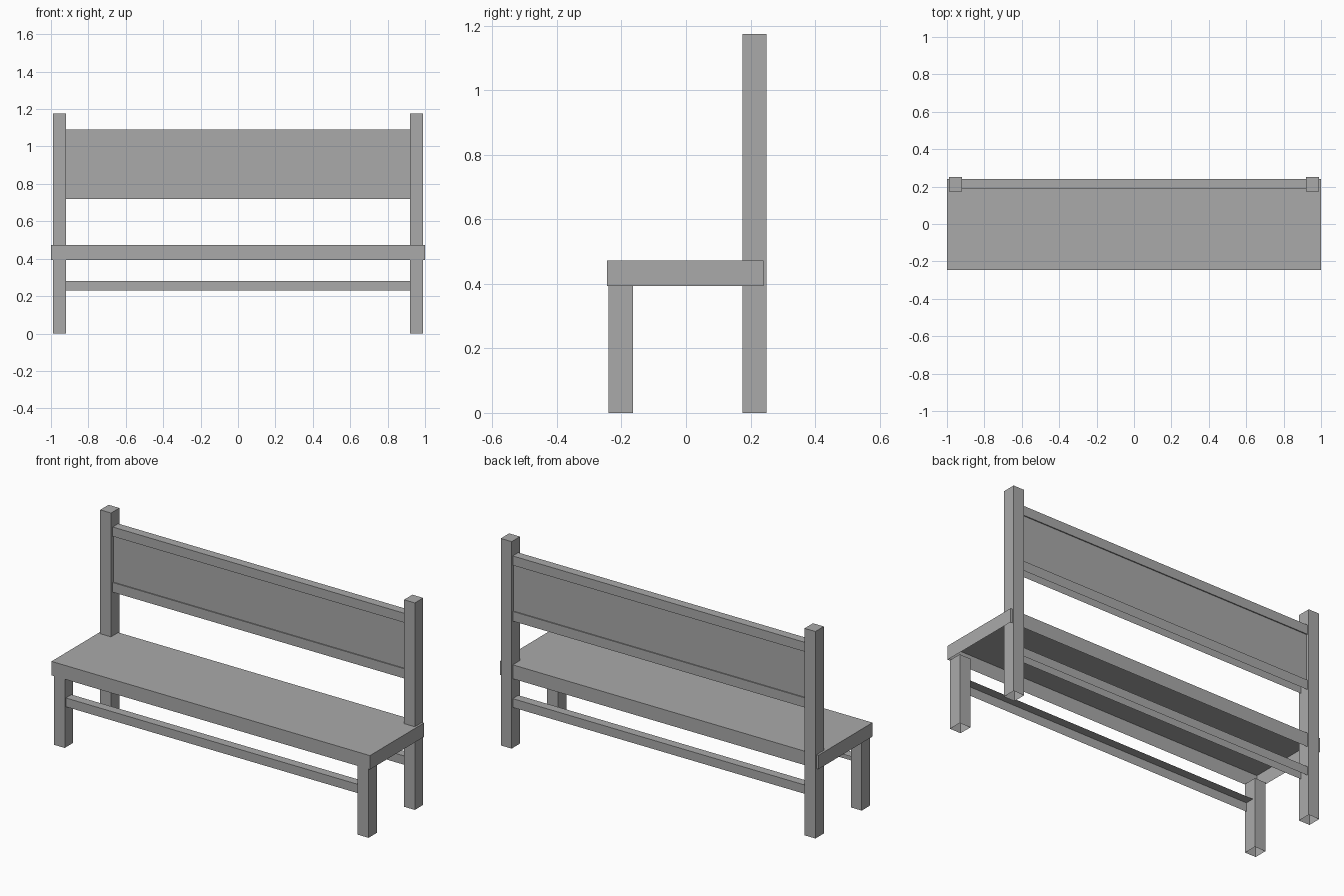
import bpy, bmesh
from mathutils import Vector

if "Cube" in bpy.data.objects:
    bpy.data.objects.remove(bpy.data.objects["Cube"])

grey = bpy.data.materials.new("plain grey")
colour = (0.4, 0.4, 0.4, 1)
grey.use_nodes = True
grey.diffuse_color = colour
grey.node_tree.nodes["Principled BSDF"].inputs["Base Color"].default_value = colour


def box(name, x, y, z, open_sides=()):
    """Box between the given ranges, leaving out faces that point along open_sides."""
    bm = bmesh.new()
    bmesh.ops.create_cube(bm, size=1)
    bm.normal_update()
    drop = [f for f in bm.faces if any(f.normal.dot(Vector(d)) > 0.9 for d in open_sides)]
    bmesh.ops.delete(bm, geom=drop, context="FACES")
    size = Vector((x[1] - x[0], y[1] - y[0], z[1] - z[0]))
    centre = Vector((sum(x), sum(y), sum(z))) / 2
    bmesh.ops.scale(bm, vec=size, verts=bm.verts)
    bmesh.ops.translate(bm, vec=centre, verts=bm.verts)
    mesh = bpy.data.meshes.new(name)
    bm.to_mesh(mesh)
    bm.free()
    mesh.materials.append(grey)
    obj = bpy.data.objects.new(name, mesh)
    bpy.context.collection.objects.link(obj)


DOWN, UP, BACK, LEFT, RIGHT = (0, 0, -1), (0, 0, 1), (0, 1, 0), (1, 0, 0), (-1, 0, 0)
INNER, OUTER = 0.92, 0.988
span = (-INNER, INNER)
ends = [LEFT, RIGHT]
rail_y = (0.19, 0.24)

# Seat: a hollow slab, open underneath
box("seat", (-1, 1), (-0.245, 0.24), (0.393, 0.472), [DOWN])

# Legs: short in front, tall posts behind, open at the feet
for side, x in (("left", (INNER, OUTER)), ("right", (-OUTER, -INNER))):
    box(side + "_front_leg", x, (-0.24, -0.165), (0, 0.393), [DOWN])
    box(side + "_back_post", x, (0.175, 0.25), (0, 1.175), [DOWN])

# Stretchers between the legs
box("front_stretcher", span, (-0.23, -0.18), (0.23, 0.28), ends + [DOWN, BACK])
box("back_stretcher", span, rail_y, (0.23, 0.28), ends + [DOWN])

# Backrest: two rails with a slightly recessed panel between
box("lower_back_rail", span, rail_y, (0.72, 0.775), ends + [DOWN])
box("upper_back_rail", span, rail_y, (1.037, 1.09), ends)
box("back_panel", span, (0.196, 0.234), (0.775, 1.037), ends + [DOWN, UP])
